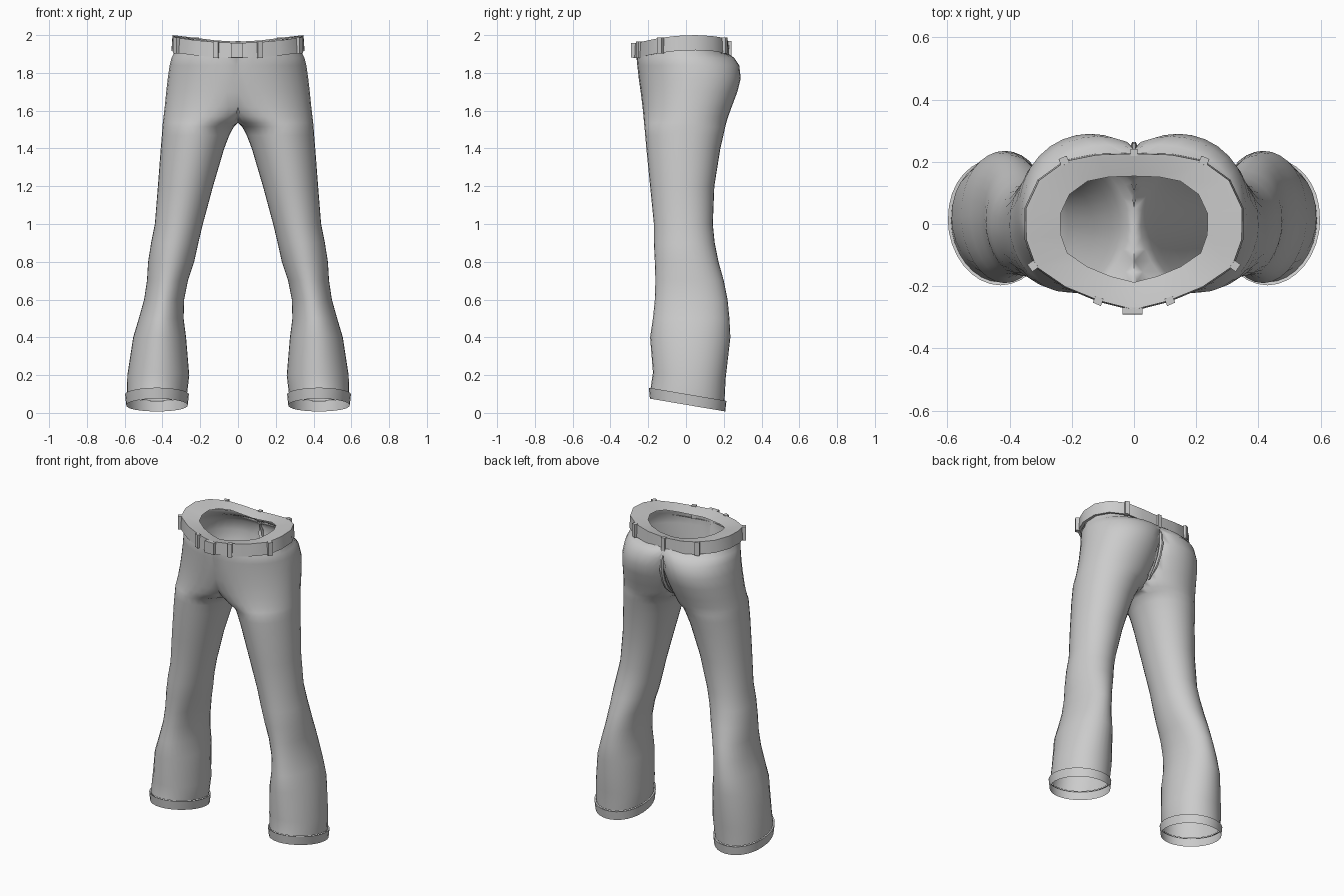
import bpy, bmesh, math

if "Cube" in bpy.data.objects:
    bpy.data.objects.remove(bpy.data.objects["Cube"])

N = 32


def make(name, rings, mirror=False, angle=40):
    """Loft closed rings into an open tube; mirrored parts drop faces on x = 0."""
    bm = bmesh.new()
    vs = [[bm.verts.new(p) for p in r] for r in rings]
    for a, b in zip(vs, vs[1:]):
        n = len(a)
        for i in range(n):
            j = (i + 1) % n
            bm.faces.new((a[i], a[j], b[j], b[i]))
    if mirror:
        inner = [f for f in bm.faces if all(v.co.x < 1e-5 for v in f.verts)]
        bmesh.ops.delete(bm, geom=inner, context='FACES')
    me = bpy.data.meshes.new(name)
    bm.to_mesh(me)
    bm.free()
    ob = bpy.data.objects.new(name, me)
    bpy.context.collection.objects.link(ob)
    if mirror:
        m = ob.modifiers.new("mirror", 'MIRROR')
        m.merge_threshold = 0.0005
    bpy.ops.object.select_all(action='DESELECT')
    ob.select_set(True)
    bpy.context.view_layer.objects.active = ob
    bpy.ops.object.shade_smooth_by_angle(angle=math.radians(angle))
    return ob


def section(z, back_in, front_in, x_out, y_front, y_back, slope=0.0):
    """Oval leg section, cut flat at x = 0 where it reaches the middle."""
    pts = []
    cy, ry = (y_front + y_back) / 2, (y_back - y_front) / 2
    front_power = 1.35 if z > 1.88 else 1.08   # the waist front is more pointed
    back_power = 0.75 if z > 1.88 else 0.88
    for i in range(N):
        a = 2 * math.pi * i / N
        c, s = math.cos(a), math.sin(a)
        x_in = back_in if s >= 0 else front_in
        x = (x_in + x_out) / 2 + (x_out - x_in) / 2 * c
        p = back_power if s > 0 else front_power
        y = cy + ry * math.copysign(abs(s) ** p, s)
        pts.append((max(x, 0.0), y, z - slope * y))
    return pts


def leg_section(z, x_in, x_out, y_front, y_back):
    """Leg section whose tilt grows towards the hem."""
    return section(z, x_in, x_in, x_out, y_front, y_back, max(0, .17 - .9 * (z - .1)))


# legs: height, inner x, outer x, front y, back y
legs = [
    (.10, .27, .588, -.187, .204),
    (.20, .258, .586, -.175, .21),
    (.40, .275, .555, -.19, .235),
    (.50, .288, .525, -.175, .23),
    (.60, .285, .497, -.165, .22),
    (.70, .265, .482, -.162, .20),
    (.80, .232, .476, -.165, .172),
    (.90, .21, .46, -.17, .152),
    (1.0, .186, .44, -.17, .142),
    (1.2, .132, .424, -.19, .15),
    (1.4, .073, .409, -.21, .182),
    (1.47, .046, .403, -.216, .198),
    (1.515, .022, .40, -.22, .208),
]
# seat: height, inner x at back and front (below 0 = joined), outer x, front y, back y
seat = [
    (1.535, -.008, -.035, .398, -.222, .213),
    (1.57, -.025, -.10, .394, -.225, .224),
    (1.62, -.045, -.18, .388, -.23, .242),
    (1.70, -.07, -.26, .38, -.24, .272),
    (1.77, -.09, -.31, .372, -.25, .29),
    (1.84, -.13, -.34, .362, -.258, .282),
    (1.88, -.19, -.345, .352, -.262, .255),
    (1.91, -.30, -.335, .335, -.262, .212),
    (1.94, -.33, -.33, .33, -.255, .208),
]
make("trousers", [leg_section(*r) for r in legs] + [section(*r) for r in seat],
     mirror=True, angle=50)

# turned hem cuffs, grown outwards from the leg end
z0, xi, xo, yf, yb = legs[0]
make("hem_cuffs", [section(z0 - dz, xi - g, xi - g, xo + g, yf - g, yb + g, .17)
                   for dz, g in [(.002, 0), (0, .01), (.057, .004)]], mirror=True)

# waistband outline, half: x, y, top height
half = [(0, -.275, 1.958), (.11, -.247, 1.962), (.22, -.202, 1.972), (.315, -.137, 1.985),
        (.346, -.05, 1.996), (.347, .05, 2.0), (.305, .14, 1.995), (.22, .202, 1.985),
        (.12, .222, 1.972), (0, .226, 1.965)]
outline = half + [(-x, y, z) for x, y, z in half[-2:0:-1]]


def band(scale, dz):
    return [(x * scale, y * scale, z + dz) for x, y, z in outline]


# waistband with a wide inward rim
make("waistband", [band(.96, -.078), band(1.015, -.08), band(1, 0),
                   band(.955, -.002), band(.68, -.02)])


def block(name, x, y, z, turn, size):
    """Small box standing on the waistband."""
    bpy.ops.mesh.primitive_cube_add(size=1, location=(x, y, z), rotation=(0, 0, turn))
    ob = bpy.context.object
    ob.name = name
    ob.scale = size
    b = ob.modifiers.new("bevel", 'BEVEL')
    b.width = 0.004
    b.segments = 1


# belt loops on both sides and one at the back
for x, y, z, turn in [(.115, -.247, 1.922, .4), (.325, -.135, 1.945, .95), (.225, .203, 1.945, -.4)]:
    for s in (-1, 1):
        block("belt_loop", s * x, y, z, s * turn, (.028, .024, .086))
block("belt_loop_back", 0, .23, 1.925, 0, (.024, .022, .086))

# front fastening
block("waist_fastening", -.005, -.279, 1.92, 0, (.065, .022, .076))

# raised seam down the seat
path = [(.218, 1.90), (.246, 1.83), (.25, 1.76), (.232, 1.69), (.200, 1.63), (.14, 1.57)]
rings = []
for i, (y, z) in enumerate(path):
    r = .005 if i in (0, len(path) - 1) else .016
    rings.append([(r * .7 * math.cos(k * math.pi / 3), y + r * math.sin(k * math.pi / 3), z)
                  for k in range(6)])
make("seat_seam", rings)
